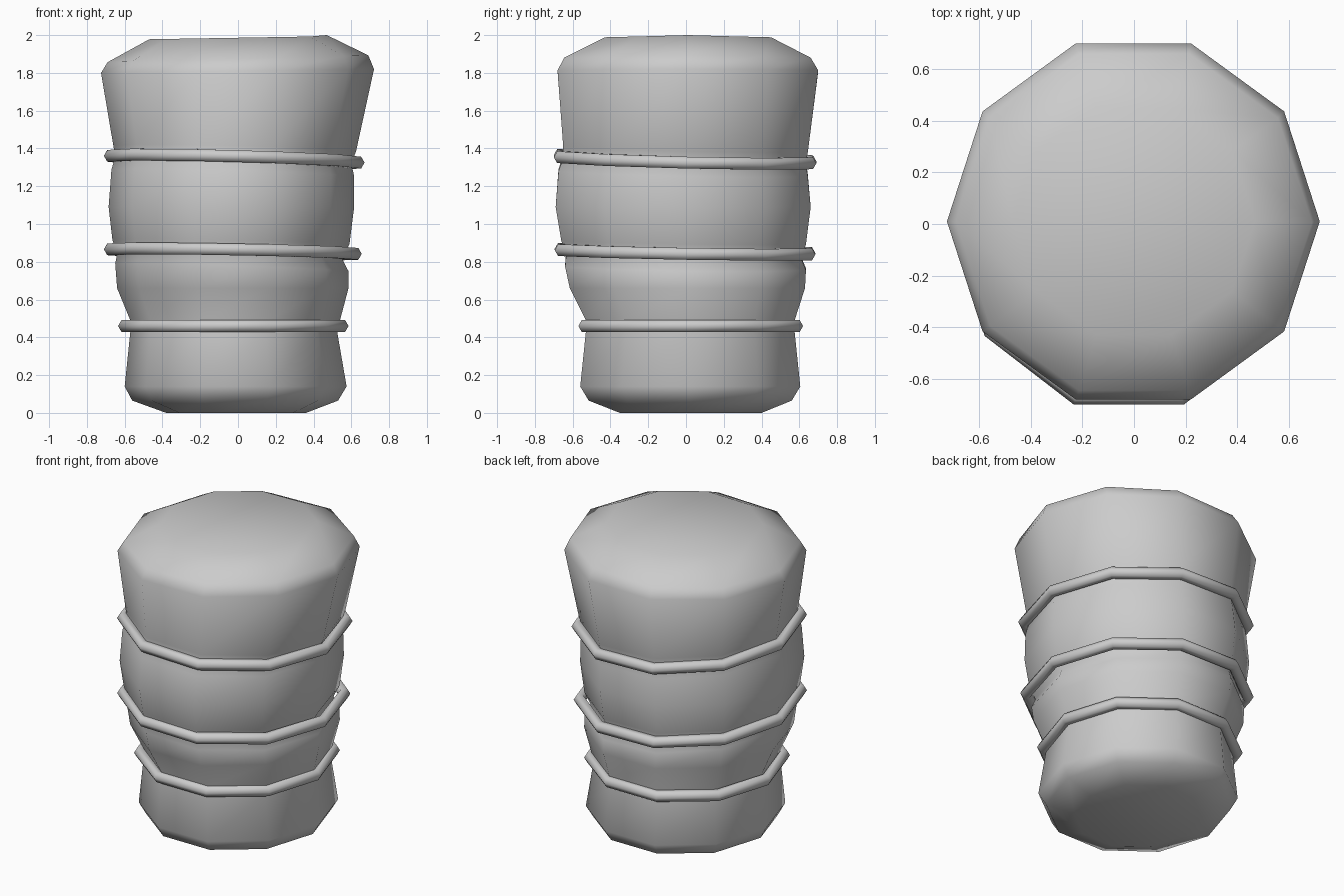
import bpy, bmesh, math

if "Cube" in bpy.data.objects:
    bpy.data.objects.remove(bpy.data.objects["Cube"])

N = 10
S72 = math.sin(math.radians(72))


def loop_points(z, x0, x1, y0, y1, tx=0.0, ty=0.0):
    """Ten-sided loop filling the given x and y extents, tilted by tx, ty."""
    pts = []
    for i in range(N):
        a = 2 * math.pi * i / N
        c, s = math.cos(a), math.sin(a)
        pts.append(((x0 + x1) / 2 + (x1 - x0) / 2 * c,
                    (y0 + y1) / 2 + (y1 - y0) / 2 * s / S72,
                    z + tx * c + ty * s))
    return pts


def skin(name, loops, closed):
    """Bridge loops; either cap both ends or join last to first."""
    bm = bmesh.new()
    rows = [[bm.verts.new(p) for p in lp] for lp in loops]
    pairs = list(zip(rows, rows[1:])) + ([(rows[-1], rows[0])] if closed else [])
    for a, b in pairs:
        for i in range(N):
            j = (i + 1) % N
            bm.faces.new((a[i], a[j], b[j], b[i]))
    if not closed:
        bm.faces.new(rows[0][::-1])
        bm.faces.new(rows[-1])
    bmesh.ops.recalc_face_normals(bm, faces=bm.faces)
    me = bpy.data.meshes.new(name)
    bm.to_mesh(me)
    bm.free()
    for p in me.polygons:
        p.use_smooth = True
    ob = bpy.data.objects.new(name, me)
    bpy.context.collection.objects.link(ob)
    return ob


# Bulging body: z, x min, x max, y min, y max, tilt along x, tilt along y
body = [
    (0.0, -0.38, 0.36, -0.35, 0.40),
    (0.065, -0.56, 0.53, -0.515, 0.56),
    (0.14, -0.60, 0.575, -0.56, 0.605),
    (0.43, -0.57, 0.525, -0.53, 0.575),
    (0.49, -0.57, 0.54, -0.53, 0.575),
    (0.66, -0.64, 0.585, -0.615, 0.63),
    (0.77, -0.65, 0.585, -0.64, 0.635, -0.02, -0.01),
    (0.83, -0.64, 0.55, -0.635, 0.61, -0.012, -0.01),
    (0.905, -0.665, 0.59, -0.66, 0.635, -0.012, -0.01),
    (1.09, -0.685, 0.615, -0.69, 0.66),
    (1.27, -0.67, 0.615, -0.675, 0.645, -0.018, -0.015),
    (1.34, -0.65, 0.60, -0.65, 0.635, -0.018, -0.017),
    (1.40, -0.66, 0.625, -0.65, 0.645, -0.015, -0.015),
    (1.81, -0.725, 0.72, -0.68, 0.70, 0.01, 0.0),
    (1.875, -0.69, 0.69, -0.645, 0.66, 0.018, 0.0),
    (1.986, -0.47, 0.47, -0.43, 0.45, 0.008, 0.0),
]
# Slightly raised toward the right at the crown
loops = [loop_points(*row) for row in body]
loops[-1][0] = (0.47, 0.01, 2.0)
skin("sack_body", loops, False)

# Hexagonal hoops around the body
hoops = [
    ("lower_hoop", 0.46, -0.635, 0.585, -0.57, 0.62, 0.0, 0.0),
    ("middle_hoop", 0.854, -0.71, 0.655, -0.695, 0.685, -0.012, -0.012),
    ("upper_hoop", 1.343, -0.71, 0.67, -0.70, 0.69, -0.018, -0.017),
]
R = 0.036
for name, z, x0, x1, y0, y1, tx, ty in hoops:
    section = []
    for k in range(6):
        b = math.pi * k / 3
        d = R * math.cos(b) - R
        section.append(loop_points(z + R * math.sin(b), x0 - d, x1 + d,
                                   y0 - d, y1 + d, tx, ty))
    skin(name, section, True)
